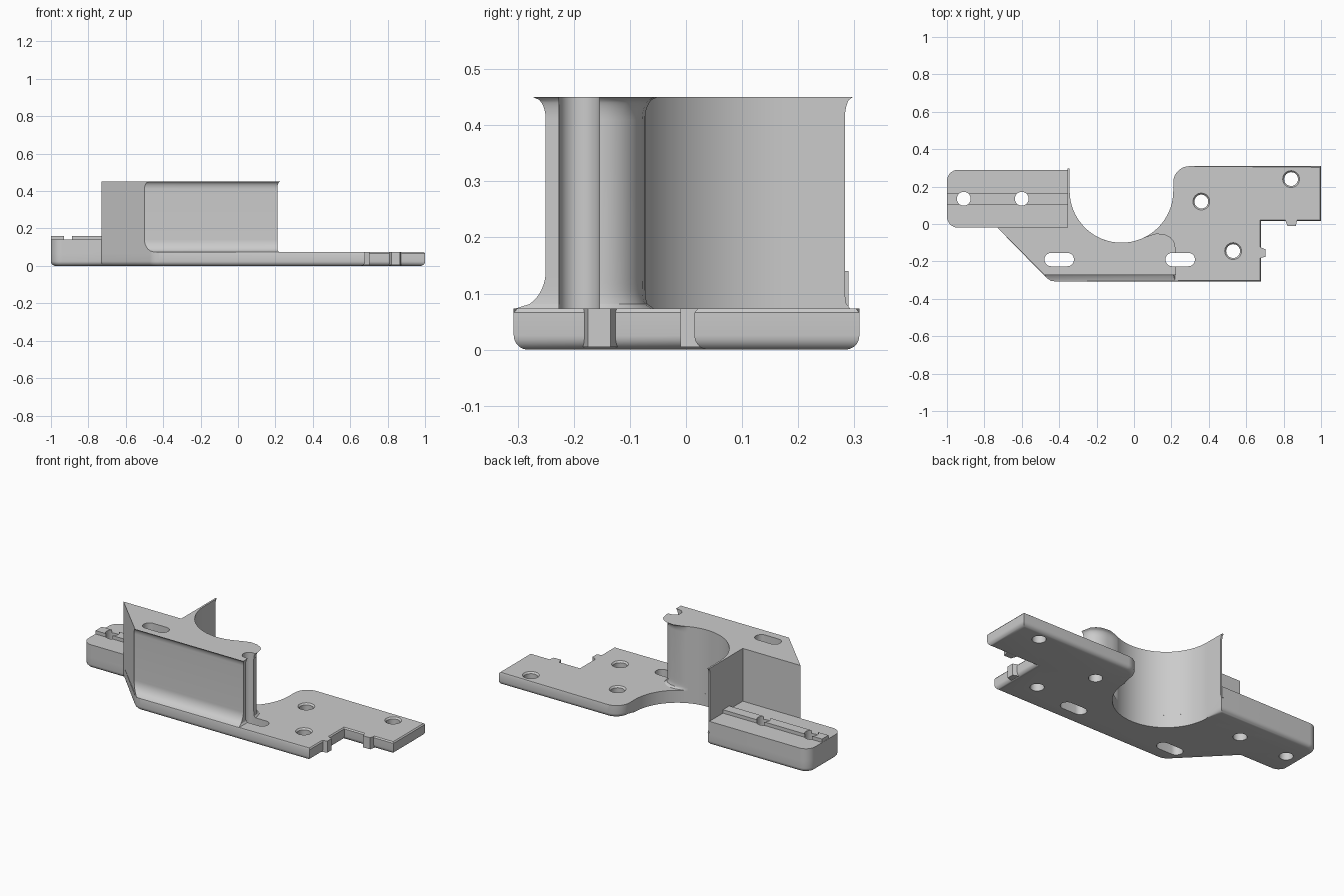
import bpy, bmesh
from math import sin, cos, pi, radians, tan, sqrt
from mathutils import Vector

if "Cube" in bpy.data.objects:
    bpy.data.objects.remove(bpy.data.objects["Cube"])

grey = bpy.data.materials.new("plain_grey")
grey.use_nodes = True
grey.diffuse_color = (0.6, 0.6, 0.6, 1)
grey.node_tree.nodes["Principled BSDF"].inputs["Base Color"].default_value = (0.6, 0.6, 0.6, 1)

PLATE, BLOCK, TOP = 0.073, 0.14, 0.45
CX, CY, R = -0.067, 0.177, 0.277


def loft(bm, levels):
    """Closed solid through (z, outline) levels, outlines counter-clockwise."""
    rings = [[bm.verts.new((x, y, z)) for x, y in pts] for z, pts in levels]
    n = len(rings[0])
    for a, b in zip(rings, rings[1:]):
        for i in range(n):
            j = (i + 1) % n
            bm.faces.new((a[i], a[j], b[j], b[i]))
    bm.faces.new(rings[0][::-1])
    bm.faces.new(rings[-1])


def make(name, bm):
    mesh = bpy.data.meshes.new(name)
    bmesh.ops.recalc_face_normals(bm, faces=bm.faces[:])
    bm.to_mesh(mesh)
    bm.free()
    mesh.materials.append(grey)
    ob = bpy.data.objects.new(name, mesh)
    bpy.context.collection.objects.link(ob)
    return ob


def solid(name, levels):
    bm = bmesh.new()
    loft(bm, levels)
    return make(name, bm)


def rounded(corners, steps=7):
    """Outline from (x, y, radius) corners."""
    out, n = [], len(corners)
    for i, (x, y, r) in enumerate(corners):
        p = Vector((x, y))
        if r == 0:
            out.append((x, y))
            continue
        u = (Vector(corners[i - 1][:2]) - p).normalized()
        v = (Vector(corners[(i + 1) % n][:2]) - p).normalized()
        half = u.angle(v) / 2
        c = p + (u + v).normalized() * (r / sin(half))
        a = p + u * (r / tan(half)) - c
        b = p + v * (r / tan(half)) - c
        for k in range(steps + 1):
            out.append(tuple(c + a.lerp(b, k / steps).normalized() * r))
    return out


def inset(pts, dist, keep):
    """Move outline points inward by dist, except those where keep(x, y) holds."""
    out, n = [], len(pts)
    for i, (x, y) in enumerate(pts):
        p = Vector((x, y))
        if keep(x, y):
            out.append((x, y))
            continue
        e = (p - Vector(pts[i - 1])).normalized()
        f = (Vector(pts[(i + 1) % n]) - p).normalized()
        normals = Vector((-e.y - f.y, e.x + f.x))
        out.append(tuple(p + normals * (dist / (1 + e.dot(f)))))
    return out


def arc(start, end, n):
    return [(CX + R * cos(radians(start + (end - start) * i / n)),
             CY + R * sin(radians(start + (end - start) * i / n))) for i in range(n + 1)]


def pill(x, y, r, half=0.0, n=16):
    """Circle, or a slot when half is above zero."""
    if half == 0:
        return [(x + r * cos(pi * i / n), y + r * sin(pi * i / n)) for i in range(2 * n)]
    turn = [pi * i / n - pi / 2 for i in range(n + 1)]
    return ([(x + half + r * cos(a), y + r * sin(a)) for a in turn]
            + [(x - half - r * cos(a), y - r * sin(a)) for a in turn])


def rect(x0, x1, y0, y1):
    return [(x0, y0), (x1, y0), (x1, y1), (x0, y1)]


def in_bay(x, y):
    return abs((Vector((x, y)) - Vector((CX, CY))).length - R) < 1e-4


def not_right_end(x, y):
    return x < 0.6


# Base plate, rounded along the bottom outside edges
outline = rounded([(-1, -0.02, 0.06), (-0.73, -0.02, 0), (-0.45, -0.307, 0.08), (0.68, -0.307, 0),
                   (0.68, 0.015, 0), (1, 0.015, 0), (1, 0.309, 0), (0.21, 0.309, 0.085)]
                  + [(x, y, 0) for x, y in arc(0, -180, 48)]
                  + [(-0.345, 0.29, 0), (-1, 0.29, 0.06)])
EDGE = 0.025
levels = []
for i in range(6):
    a = pi / 2 * i / 5
    levels.append((EDGE * (1 - cos(a)), inset(outline, EDGE * (1 - sin(a)), in_bay)))
levels.append((PLATE - 0.007, outline))
levels.append((PLATE, inset(outline, 0.006, not_right_end)))
plate = solid("base_plate", levels)

# Raised side block and its rail
block_shape = rounded([(-1, -0.02, 0.06), (-0.35, -0.02, 0), (-0.35, 0.29, 0), (-1, 0.29, 0.06)])
block = solid("side_block", [(PLATE, block_shape), (BLOCK, block_shape)])
rail_shape = rect(-0.999, -0.35, 0.105, 0.164)
rail = solid("block_rail", [(BLOCK - 0.01, rail_shape), (0.16, rail_shape)])


# Tall wall with a coved front, flared rim and thin rear fin
def wall_outline(cove, flare):
    y, lift = -0.25 - cove, flare * 1.6
    return ([(-0.75 - y, y), (0.21 + flare, y), (0.21 + flare, -0.14), (0.2 + flare, -0.115 + lift),
             (0.18 + flare, -0.093 + lift), (0.15 + flare, -0.078 + lift), (0.12, -0.073 + lift),
             (0.09, -0.073 + lift * 0.6)] + arc(-64, -180, 36)
            + [(-0.345, 0.283 + flare), (-0.355, 0.283 + flare), (-0.355, -0.02), (-0.73, -0.02)])


levels, steps = [], 8
for i in range(steps + 1):
    t = i / steps
    fade = 1 - sqrt(1 - (1 - t) ** 2)
    levels.append((PLATE + 0.068 * t, wall_outline(0.055 * fade, 0.01 * fade ** 2)))
for i in range(steps + 1):
    t = i / steps
    fade = 1 - sqrt(1 - t ** 2)
    levels.append((TOP - 0.04 + 0.04 * t, wall_outline(0.022 * fade, 0.014 * fade)))
wall = solid("tall_wall", levels)

# Screw holes and slots
bm = bmesh.new()
for x, y in ((-0.91, 0.135), (-0.6, 0.135)):
    loft(bm, [(-0.1, pill(x, y, 0.037)), (0.6, pill(x, y, 0.037))])
for x, y in ((0.36, 0.12), (0.84, 0.24), (0.53, -0.145)):
    loft(bm, [(-0.1, pill(x, y, 0.037)), (PLATE - 0.009, pill(x, y, 0.037)),
              (PLATE + 0.001, pill(x, y, 0.046)), (0.6, pill(x, y, 0.046))])
for x in (-0.4, 0.247):
    slot = pill(x, -0.19, 0.036, 0.043)
    loft(bm, [(-0.1, slot), (0.6, slot)])
cutter = make("hole_cutter", bm)
cutter.hide_render = True

for ob in (plate, block, rail, wall):
    mod = ob.modifiers.new("holes", 'BOOLEAN')
    mod.operation, mod.solver, mod.object = 'DIFFERENCE', 'EXACT', cutter
    bpy.context.view_layer.objects.active = ob
    bpy.ops.object.modifier_apply(modifier=mod.name)
bpy.data.objects.remove(cutter)

# Small locating tabs on the stepped edges
front_tab = [(0.805, 0.03), (0.82, -0.01), (0.865, -0.01), (0.875, 0.03)]
side_tab = [(0.665, -0.185), (0.703, -0.175), (0.703, -0.135), (0.665, -0.12)]
tabs = [solid("front_tab", [(0.005, front_tab), (PLATE, front_tab)]),
        solid("side_tab", [(0.005, side_tab), (PLATE, side_tab)])]

# Smooth curves, crisp edges
bpy.ops.object.select_all(action='DESELECT')
for ob in (plate, block, rail, wall, *tabs):
    ob.select_set(True)
bpy.context.view_layer.objects.active = plate
bpy.ops.object.shade_smooth_by_angle(angle=radians(30))
